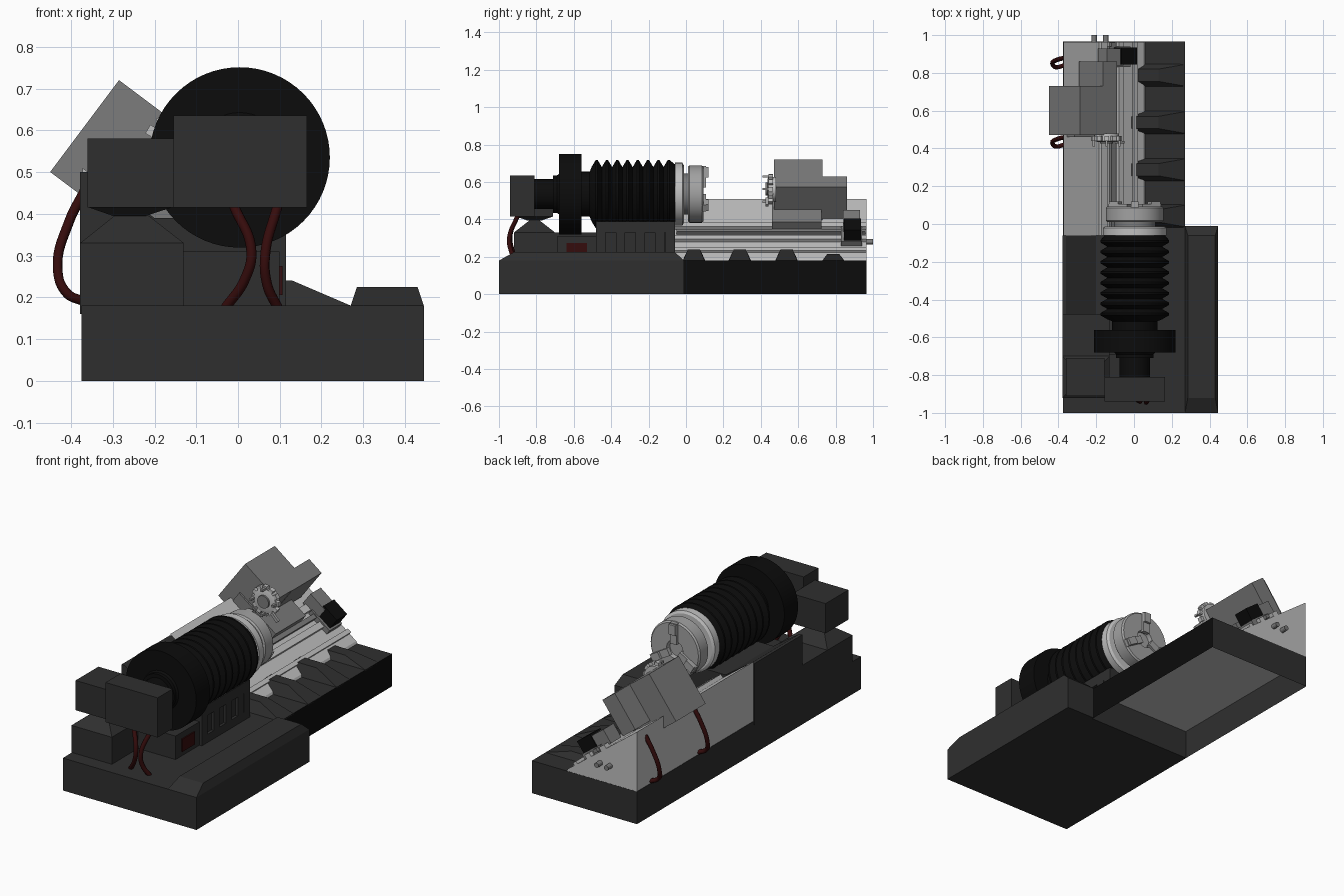
import bpy, bmesh, math

if "Cube" in bpy.data.objects:
    bpy.data.objects.remove(bpy.data.objects["Cube"])

def material(name, r, g, b):
    m = bpy.data.materials.new(name)
    m.diffuse_color = (r, g, b, 1)
    m.use_nodes = True
    m.node_tree.nodes["Principled BSDF"].inputs["Base Color"].default_value = m.diffuse_color
    return m

DARK = material("dark_gray", .028, .028, .028)
BLACK = material("black", .0035, .0035, .0035)
LIGHT = material("light_gray", .53, .53, .53)
MID = material("mid_gray", .2, .2, .2)
SILVER = material("silver", .36, .36, .36)
RED = material("dark_red", .036, .0035, .0035)

def make(name, verts, faces, mat, smooth=False):
    me = bpy.data.meshes.new(name)
    me.from_pydata(verts, [], faces)
    me.materials.append(mat)
    bm = bmesh.new()
    bm.from_mesh(me)
    bmesh.ops.recalc_face_normals(bm, faces=bm.faces)
    bm.to_mesh(me)
    bm.free()
    ob = bpy.data.objects.new(name, me)
    bpy.context.collection.objects.link(ob)
    if smooth:
        bpy.ops.object.select_all(action='DESELECT')
        ob.select_set(True)
        bpy.context.view_layer.objects.active = ob
        bpy.ops.object.shade_smooth_by_angle(angle=math.radians(25))
    return ob

def box(name, x, y, z, mat, x2=None, y2=None):
    """Box from ranges; x2, y2 give a different top rectangle."""
    x2, y2 = x2 or x, y2 or y
    v = [(x[0], y[0], z[0]), (x[1], y[0], z[0]), (x[1], y[1], z[0]), (x[0], y[1], z[0]),
         (x2[0], y2[0], z[1]), (x2[1], y2[0], z[1]), (x2[1], y2[1], z[1]), (x2[0], y2[1], z[1])]
    f = [(0, 1, 2, 3), (4, 5, 6, 7)] + [(i, (i + 1) % 4, (i + 1) % 4 + 4, i + 4) for i in range(4)]
    return make(name, v, f, mat)

def prism(name, pts, y0, y1, mat):
    """Extrude an x-z profile along y."""
    n = len(pts)
    v = [(x, y, z) for y in (y0, y1) for x, z in pts]
    f = [tuple(range(n)), tuple(range(n, 2 * n))]
    f += [(i, (i + 1) % n, (i + 1) % n + n, i + n) for i in range(n)]
    return make(name, v, f, mat)

def lathe(name, prof, cx, cz, mat, seg=48):
    """Revolve (y, radius) points about a y axis, capped at both ends."""
    v, f = [], []
    for y, r in prof:
        v += [(cx + r * math.cos(a), y, cz + r * math.sin(a))
              for a in (2 * math.pi * i / seg for i in range(seg))]
    for k in range(len(prof) - 1):
        f += [(k * seg + i, k * seg + (i + 1) % seg, (k + 1) * seg + (i + 1) % seg, (k + 1) * seg + i)
              for i in range(seg)]
    f += [tuple(range(seg)), tuple(range((len(prof) - 1) * seg, len(prof) * seg))]
    return make(name, v, f, mat, True)

def sl(s, n):
    """Slant-bed coordinates: s down the slope, n out of it."""
    return (-.373 + .8 * s + .6 * n, .51 - .6 * s + .8 * n)

def slant_box(name, s, n, y, mat):
    return prism(name, [sl(s[0], n[0]), sl(s[1], n[0]), sl(s[1], n[1]), sl(s[0], n[1])], y[0], y[1], mat)

def radial_box(name, cx, cz, a, r, w, y, mat):
    """Box pointing outward from a y axis at angle a."""
    c, s = math.cos(a), math.sin(a)
    pts = [(cx + q * c - t * s, cz + q * s + t * c)
           for q, t in ((r[0], -w), (r[1], -w), (r[1], w), (r[0], w))]
    return prism(name, pts, y[0], y[1], mat)

def cable(name, pts):
    cu = bpy.data.curves.new(name, 'CURVE')
    cu.dimensions = '3D'
    cu.bevel_depth = .012
    cu.bevel_resolution = 2
    cu.use_fill_caps = True
    sp = cu.splines.new('BEZIER')
    sp.bezier_points.add(len(pts) - 1)
    for b, p in zip(sp.bezier_points, pts):
        b.co = p
        b.handle_left_type = b.handle_right_type = 'AUTO'
    cu.materials.append(RED)
    ob = bpy.data.objects.new(name, cu)
    bpy.context.collection.objects.link(ob)
    bpy.ops.object.select_all(action='DESELECT')
    ob.select_set(True)
    bpy.context.view_layer.objects.active = ob
    bpy.ops.object.convert(target='MESH')

# Front base with raised side cover
box("front_base", (-.375, .27), (-1, -.02), (0, .18), DARK)
box("side_base", (.27, .445), (-1, -.01), (0, .18), DARK)
box("side_cover", (.27, .445), (-1, -.01), (.18, .225), DARK, (.285, .43), (-.92, -.06))

# Rear tray, open underneath, black on its right wall
tray = box("rear_tray", (-.375, .27), (-.02, .965), (0, .18), DARK)
tray.data.materials.append(BLACK)
bm = bmesh.new()
bm.from_mesh(tray.data)
for f in bm.faces:
    if f.normal.x > .9:
        f.material_index = 1
bmesh.ops.delete(bm, geom=[f for f in bm.faces if f.normal.z < -.9], context='FACES')
bm.to_mesh(tray.data)
bm.free()

# Slanted bed with raised guide rails
steps = [(0, 0), (.235, 0), (.235, .022), (.275, .022), (.275, 0), (.35, 0), (.35, .022),
         (.385, .022), (.385, 0), (.455, 0), (.455, .015), (.48, .015), (.48, 0), (.53, 0)]
prism("slant_bed", [(-.373, .16)] + [sl(*p) for p in steps] + [(.06, .175), (.265, .175), (.265, .16)],
      -.06, .964, LIGHT)
for x in (-.21, -.15):
    lathe("rail_rod_end", [(.9, .014), (1, .014)], x, .28, MID, 12)
slant_box("lead_screw_bar", (.30, .325), (.005, .025), (-.05, .96), MID)

# Chip guards: ridges sloping down to the tray edge
for i, y in enumerate((-.02, .225, .475, .725)):
    y0, y1, h = y, y + .125, (.24 if i < 3 else .215)
    v = [(x, yy, z) for x, z, d in ((-.06, .175, 0), (-.06, h, .03), (.13, h, .03), (.27, .18, .005), (.27, .175, 0))
         for yy in (y0 + d, y1 - d)]
    make("chip_guard", v, [(0, 1, 3, 2), (2, 3, 5, 4), (4, 5, 7, 6), (6, 7, 9, 8), (8, 9, 1, 0),
                           (0, 2, 4, 6, 8), (1, 3, 5, 7, 9)], DARK)

# Headstock housing with side ribs and front steps
prism("headstock", [(-.378, .16), (-.378, .5), (-.36, .5), (-.2, .39), (.1, .39), (.1, .16)], -.48, -.06, DARK)
box("headstock_sill", (.09, .115), (-.48, -.06), (.18, .225), DARK)
box("headstock_lintel", (.09, .115), (-.48, -.06), (.33, .388), DARK)
for y in (-.48, -.375, -.27, -.165, -.11):
    box("headstock_rib", (.09, .115), (y, y + .05), (.2, .35), DARK)
box("front_step", (-.14, .1), (-.69, -.48), (.17, .31), DARK)
box("pedestal", (-.378, -.13), (-.92, -.48), (.16, .33), DARK)
box("pedestal_cap", (-.378, -.13), (-.92, -.7), (.33, .4), DARK, (-.29, -.22), (-.83, -.79))
box("red_panel", (.095, .107), (-.64, -.53), (.205, .275), RED)

# Drive boxes
box("drive_box_neck", (-.3, -.22), (-.85, -.77), (.395, .416), DARK, (-.36, -.156), (-.91, -.71))
box("drive_box", (-.36, -.155), (-.91, -.71), (.415, .58), DARK)
box("motor_box", (-.155, .165), (-.94, -.81), (.415, .635), DARK)

# Spindle: shaft, pulley disc, bellows, ring and chuck
CX, CZ = .004, .535
lathe("spindle_shaft", [(-.82, .08), (-.66, .08)], CX, CZ, BLACK)
lathe("spindle_collar", [(-.71, .1), (-.69, .1), (-.67, .115)], CX, CZ, BLACK)
lathe("pulley_disc", [(-.68, .216), (-.56, .216)], CX, CZ, BLACK, 64)
prof = [(-.57, .12), (-.515, .12)]
for i in range(8):
    y = -.505 + i * .055
    prof += [(y, .145), (y + .022, .182), (y + .033, .182)]
lathe("bellows", prof + [(-.06, .16), (-.05, .16)], CX, CZ, BLACK)
lathe("spindle_ring", [(-.06, .168), (-.02, .168), (-.012, .155)], CX, CZ, LIGHT)
lathe("spindle_nose", [(-.02, .11), (.02, .11)], CX, CZ, MID)
lathe("chuck", [(.01, .145), (.018, .153), (.085, .153), (.093, .145), (.093, .05), (.07, .045)], CX, CZ, SILVER)
for k in range(3):
    a = math.radians(90 + 120 * k)
    radial_box("chuck_jaw", CX, CZ, a, (.035, .15), .02, (.085, .107), SILVER)
    radial_box("chuck_jaw_step", CX, CZ, a, (.09, .145), .02, (.105, .12), SILVER)

# Turret carriage riding on the bed
slant_box("carriage_slab", (.02, .30), (.004, .07), (.46, .725), MID)
def tilted(name, x, z, s, n, y):
    """Box hanging from its upper corner (x, z), parallel to the bed."""
    prism(name, [(x, z), (x + .8 * s, z - .6 * s), (x + .8 * s - .6 * n, z - .6 * s - .8 * n),
                 (x - .6 * n, z - .8 * n)], y[0], y[1], MID)
tilted("turret_housing", -.285, .72, .243, .275, (.47, .73))
tilted("turret_motor", -.165, .63, .095, .21, (.6, .86))

# Tool turret
TX, TZ = -.145, .562
lathe("turret_disc", [(.435, .05), (.44, .066), (.48, .066)], TX, TZ, LIGHT, 24)
lathe("turret_hub", [(.425, .035), (.45, .035)], TX, TZ, MID, 24)
for k in range(12):
    a = math.radians(30 * k)
    radial_box("tool_holder", TX, TZ, a, (.055, .082), .012, (.44, .465), LIGHT)
    if k % 3 == 0:
        radial_box("tool", TX, TZ, a, (.062, .074), .006, (.41, .45), SILVER)
radial_box("long_tool", TX, TZ, math.radians(-45), (.07, .125), .008, (.425, .44), SILVER)

# Feed motor at the far end of the bed
slant_box("feed_bracket", (.22, .33), (.01, .09), (.84, .93), MID)
slant_box("feed_motor", (.31, .41), (.02, .1), (.845, .935), BLACK)
slant_box("feed_mount", (.28, .42), (.0, .03), (.83, .94), MID)

# Cables
cable("motor_cable_a", [(-.01, -.9, .42), (.032, -.94, .31), (.015, -.93, .24), (-.03, -.9, .175)])
cable("motor_cable_b", [(.095, -.9, .42), (.065, -.945, .3), (.07, -.935, .23), (.095, -.91, .175)])
for y in (.43, .85):
    cable("carriage_cable", [(-.365, y + .03, .46), (-.405, y + .02, .38), (-.432, y, .27),
                             (-.41, y - .02, .21), (-.37, y - .01, .19)])
